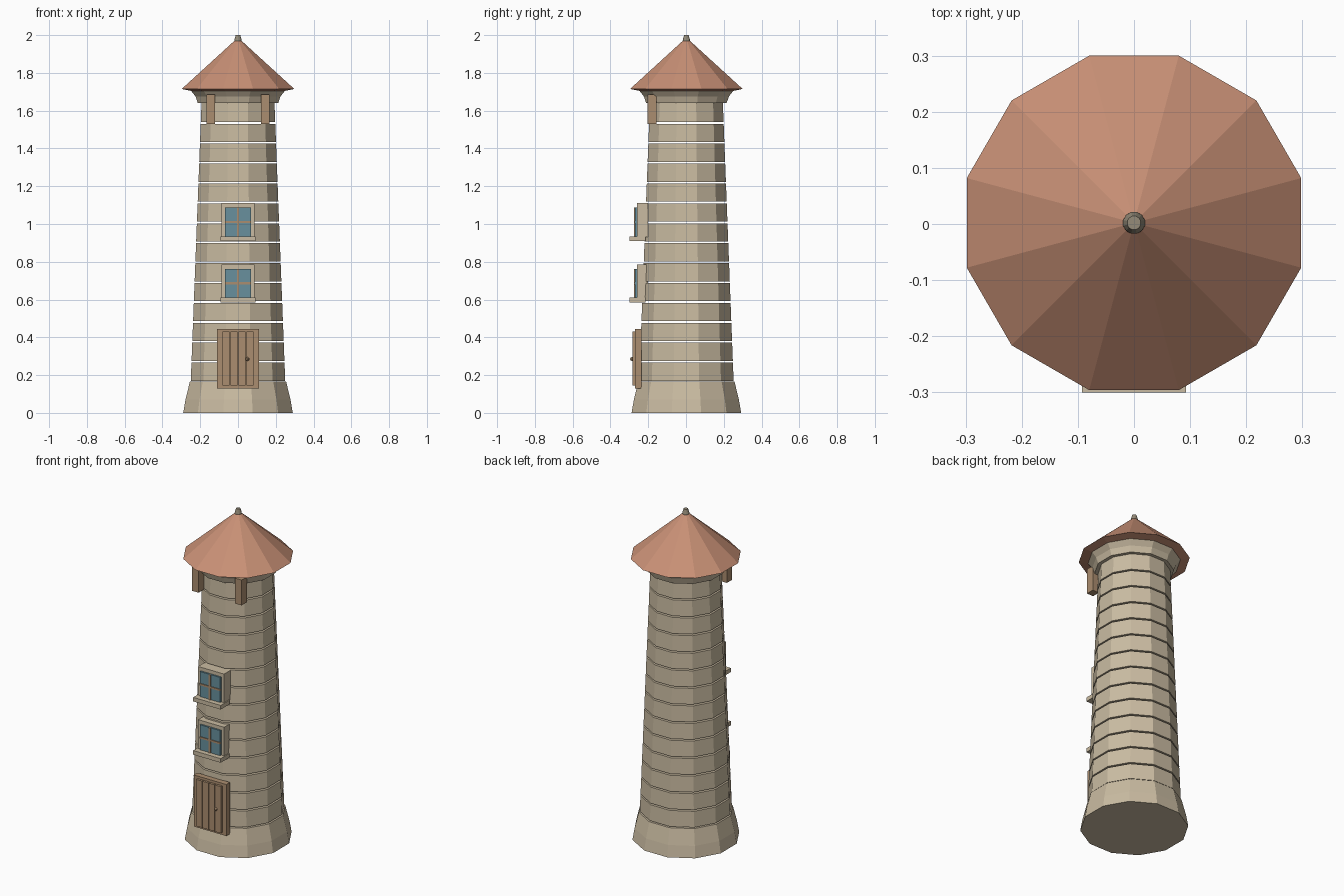
import bpy, bmesh, math

if "Cube" in bpy.data.objects:
    bpy.data.objects.remove(bpy.data.objects["Cube"], do_unlink=True)

AXIS_Y = 0.002          # tower axis
SIDES = 12
APOTHEM = math.cos(math.pi / SIDES)


def material(name, rgb):
    m = bpy.data.materials.new(name)
    m.use_nodes = True
    m.diffuse_color = (*rgb, 1)
    m.node_tree.nodes["Principled BSDF"].inputs["Base Color"].default_value = (*rgb, 1)
    return m


stone = material("pale stone", (0.59, 0.50, 0.36))
tile = material("terracotta tile", (0.58, 0.28, 0.18))
wood = material("brown wood", (0.41, 0.27, 0.16))
glass = material("blue glass", (0.14, 0.28, 0.34))
metal = material("dull metal", (0.30, 0.26, 0.19))


def finish(name, bm, mat):
    bmesh.ops.recalc_face_normals(bm, faces=bm.faces)
    mesh = bpy.data.meshes.new(name)
    bm.to_mesh(mesh)
    bm.free()
    mesh.materials.append(mat)
    obj = bpy.data.objects.new(name, mesh)
    bpy.context.collection.objects.link(obj)
    return obj


def turned(name, profile, mat, sides=SIDES):
    """Closed faceted solid from (flat-to-centre distance, height) pairs."""
    bm = bmesh.new()
    rings = []
    for r, z in profile:
        ring = []
        for i in range(sides):
            a = (i + 0.5) * math.tau / sides
            ring.append(bm.verts.new((r / APOTHEM * math.cos(a),
                                      AXIS_Y + r / APOTHEM * math.sin(a), z)))
        rings.append(ring)
    for low, high in zip(rings, rings[1:]):
        for i in range(sides):
            j = (i + 1) % sides
            bm.faces.new((low[i], low[j], high[j], high[i]))
    bm.faces.new(rings[0])
    bm.faces.new(rings[-1])
    return finish(name, bm, mat)


def box(name, x, y, z, mat):
    """Box from (min, max) ranges."""
    bm = bmesh.new()
    bmesh.ops.create_cube(bm, size=1)
    for v in bm.verts:
        v.co = [(lo + hi) / 2 + c * (hi - lo) for c, (lo, hi) in zip(v.co, (x, y, z))]
    return finish(name, bm, mat)


# Flared foot
turned("base", [(0.29, 0), (0.278, 0.07), (0.255, 0.165)], stone)

# Separate wall courses with open joints
COURSES, BOTTOM, TOP, GAP = 14, 0.17, 1.645, 0.009


def wall_radius(z):
    return 0.25 + (0.193 - 0.25) * (z - BOTTOM) / (TOP - BOTTOM)


step = (TOP - BOTTOM) / COURSES
for i in range(COURSES):
    z0 = BOTTOM + i * step
    z1 = z0 + step - (GAP if i < COURSES - 1 else 0)
    turned(f"wall_course_{i + 1}", [(wall_radius(z0), z0), (wall_radius(z1), z1)], stone)

# Collar, roof and finial
turned("collar", [(0.213, 1.64), (0.225, 1.675), (0.252, 1.71)], stone)
turned("roof", [(0.25, 1.705), (0.298, 1.715), (0.01, 1.978)], tile)
turned("finial", [(0.02, 1.955), (0.019, 1.975), (0.012, 2.0)], metal)

# Brackets beneath the collar
for side, s in (("left", 1), ("right", -1)):
    box(f"{side}_bracket", sorted((s * 0.123, s * 0.168)), (-0.205, -0.155),
        (1.53, 1.685), wood)

# Windows
for label, z in (("lower", 0.585), ("upper", 0.91)):
    box(f"{label}_window_frame", (-0.088, 0.088), (-0.26, -0.2), (z + 0.02, z + 0.2), stone)
    box(f"{label}_window_sill", (-0.093, 0.093), (-0.3, -0.215), (z, z + 0.025), stone)
    box(f"{label}_window_glass", (-0.069, 0.069), (-0.27, -0.255), (z + 0.025, z + 0.178), glass)
    box(f"{label}_window_upright", (-0.006, 0.006), (-0.275, -0.265),
        (z + 0.025, z + 0.178), wood)
    box(f"{label}_window_crossbar", (-0.069, 0.069), (-0.2745, -0.265),
        (z + 0.096, z + 0.107), wood)

# Plank door with knob
box("door_frame", (-0.11, 0.11), (-0.27, -0.235), (0.13, 0.445), wood)
PLANKS, HALF = 4, 0.085
width = 2 * HALF / PLANKS
for i in range(PLANKS):
    x = -HALF + i * width
    box(f"door_plank_{i + 1}", (x + 0.002, x + width - 0.002), (-0.284, -0.265),
        (0.145, 0.43), wood)
bm = bmesh.new()
bmesh.ops.create_uvsphere(bm, u_segments=8, v_segments=6, radius=0.01)
bmesh.ops.translate(bm, verts=bm.verts, vec=(0.05, -0.286, 0.285))
finish("door_knob", bm, wood)
